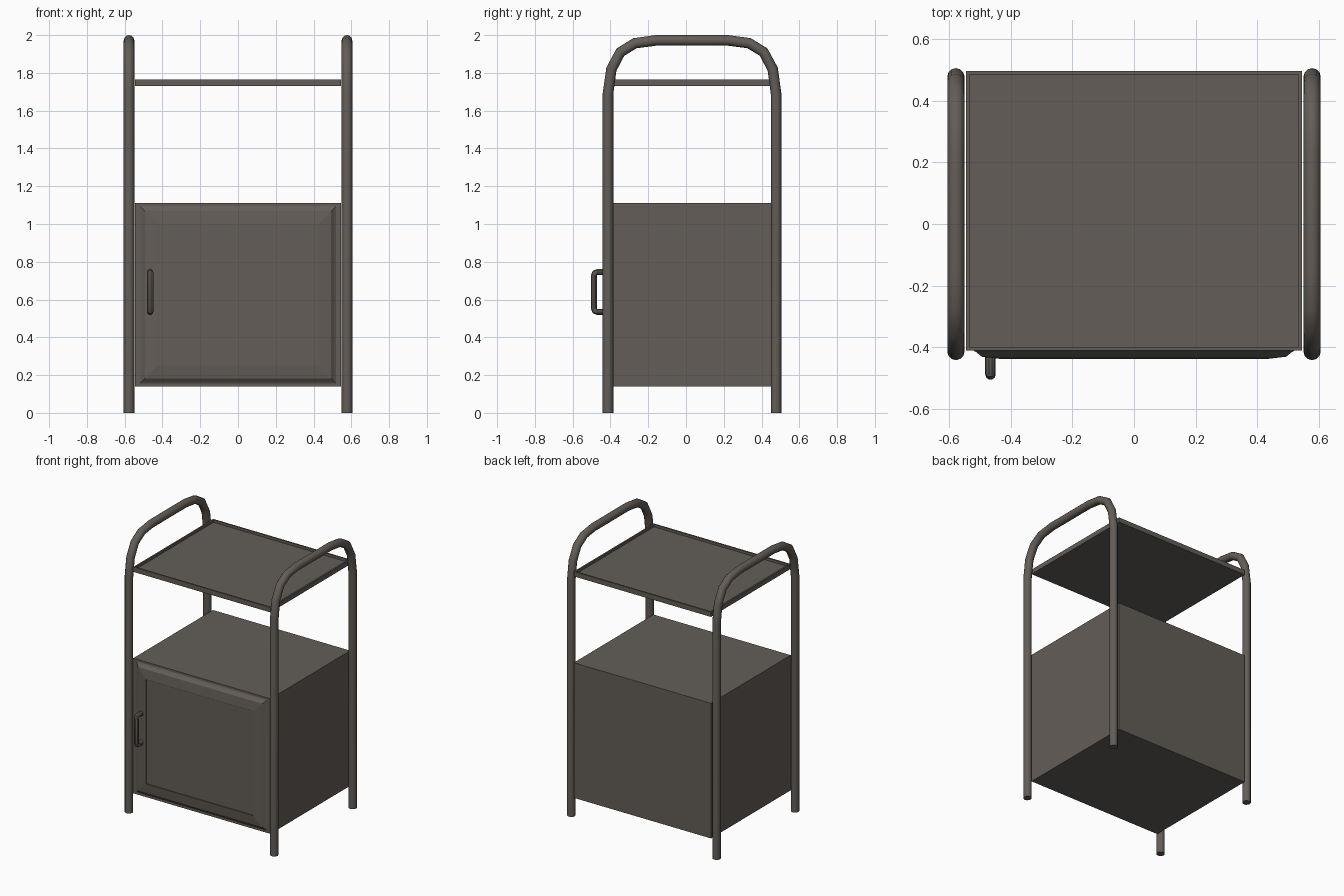
import bpy, bmesh

cube = bpy.data.objects.get("Cube")
if cube:
    bpy.data.objects.remove(cube, do_unlink=True)

color = (0.125, 0.11, 0.095, 1)
metal = bpy.data.materials.new("warm_grey_metal")
metal.use_nodes = True
metal.diffuse_color = color
shader = next(n for n in metal.node_tree.nodes if n.type == "BSDF_PRINCIPLED")
shader.inputs["Base Color"].default_value = color

X, FRONT, BACK = 0.545, -0.41, 0.495


def add_object(name, data):
    data.materials.append(metal)
    obj = bpy.data.objects.new(name, data)
    bpy.context.collection.objects.link(obj)
    return obj


def box(name, z0, z1, recess=None):
    """Box between the tubes; recess = (rim width, depth) sinks its top."""
    bm = bmesh.new()
    bmesh.ops.create_cube(bm, size=1)
    for v in bm.verts:
        v.co.x *= 2 * X
        v.co.y = BACK if v.co.y > 0 else FRONT
        v.co.z = z1 if v.co.z > 0 else z0
    if recess:
        rim, depth = recess
        top = max(bm.faces, key=lambda f: f.calc_center_median().z)
        bmesh.ops.inset_region(bm, faces=[top], thickness=rim)
        floor = bmesh.ops.extrude_discrete_faces(bm, faces=[top])["faces"][0]
        for v in floor.verts:
            v.co.z -= depth
    mesh = bpy.data.meshes.new(name)
    bm.to_mesh(mesh)
    bm.free()
    return add_object(name, mesh)


def tube(name, points, radius, sides_res):
    """Round tube along a path, turned into a mesh."""
    curve = bpy.data.curves.new(name, "CURVE")
    curve.dimensions = "3D"
    curve.bevel_depth = radius
    curve.bevel_resolution = sides_res
    curve.use_fill_caps = True
    spline = curve.splines.new("POLY")
    spline.points.add(len(points) - 1)
    for p, co in zip(spline.points, points):
        p.co = (*co, 1)
    obj = add_object(name, curve)
    bpy.ops.object.select_all(action="DESELECT")
    obj.select_set(True)
    bpy.context.view_layer.objects.active = obj
    bpy.ops.object.convert(target="MESH")
    bpy.ops.object.shade_smooth_by_angle(angle=0.6)


# Cabinet body and rimmed top tray
box("cabinet_body", 0.14, 1.11)
box("top_tray", 1.73, 1.765, recess=(0.016, 0.018))

# Door: nested rectangles (half width, y) joined into a framed panel
DOOR_Z = 0.625
profile = [(0.52, FRONT), (0.51, -0.416), (0.493, -0.43),
           (0.425, -0.438), (0.425, -0.431)]
bm = bmesh.new()
rings = []
for half, y in profile:
    high = half - 0.05
    rings.append([bm.verts.new((sx * half, y, DOOR_Z + sz * high))
                  for sx, sz in ((-1, -1), (1, -1), (1, 1), (-1, 1))])
for a, b in zip(rings, rings[1:]):
    for i in range(4):
        j = (i + 1) % 4
        bm.faces.new((a[i], a[j], b[j], b[i]))
bm.faces.new(rings[-1])
bm.faces.new(reversed(rings[0]))
bmesh.ops.recalc_face_normals(bm, faces=bm.faces)
door_mesh = bpy.data.meshes.new("door")
bm.to_mesh(door_mesh)
bm.free()
add_object("door", door_mesh)

# Side frames: two legs joined by a rounded top, mirrored about mid depth
MID = 0.032
half_path = [(0.445, 0), (0.445, 1.69), (0.427, 1.82),
             (0.379, 1.91), (0.302, 1.957), (0.192, 1.972)]
path = [(MID - d, z) for d, z in half_path]
path += [(MID + d, z) for d, z in reversed(half_path)]
for side, x in (("right", -0.577), ("left", 0.577)):
    tube(side + "_frame", [(x, y, z) for y, z in path], 0.028, 4)

# Door handle
half_grip = [(-0.425, 0.105), (-0.47, 0.105), (-0.483, 0.1), (-0.488, 0.085)]
grip = half_grip + [(y, -d) for y, d in reversed(half_grip)]
tube("door_handle", [(-0.465, y, 0.64 + d) for y, d in grip], 0.017, 3)
